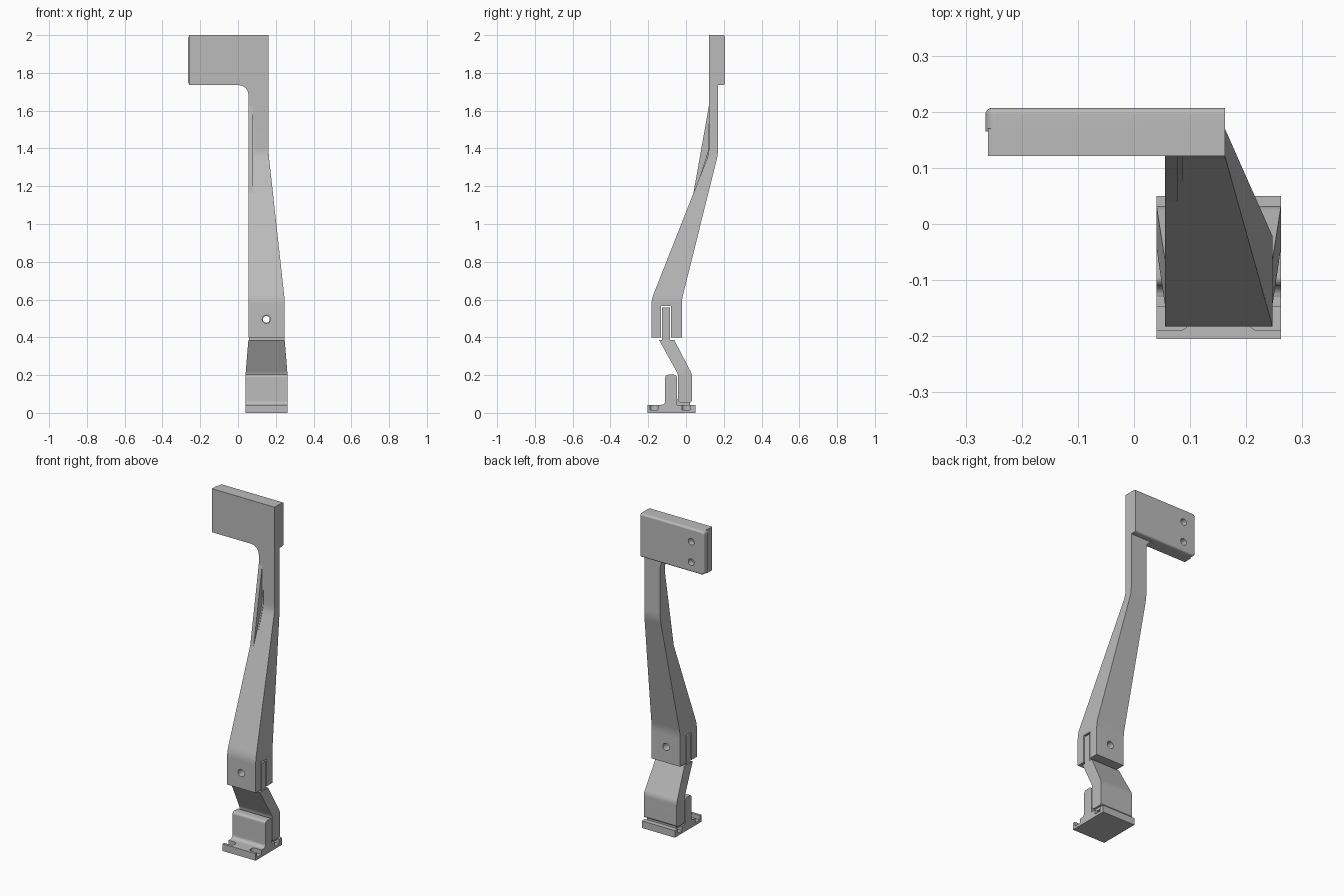
import bpy, bmesh, math
from mathutils import Vector

cube = bpy.data.objects.get("Cube")
if cube:
    bpy.data.objects.remove(cube)

grey = bpy.data.materials.new("light grey")
grey.use_nodes = True
colour = (0.5, 0.5, 0.5, 1)
grey.diffuse_color = colour
grey.node_tree.nodes["Principled BSDF"].inputs["Base Color"].default_value = colour


def make(name, bm):
    bmesh.ops.recalc_face_normals(bm, faces=bm.faces[:])
    mesh = bpy.data.meshes.new(name)
    bm.to_mesh(mesh)
    bm.free()
    ob = bpy.data.objects.new(name, mesh)
    bpy.context.collection.objects.link(ob)
    mesh.materials.append(grey)
    return ob


def extrude(name, points, axis, lo, hi):
    """Extrude a profile: (x, z) points along y, or (y, z) points along x."""
    bm = bmesh.new()
    place = (lambda a, b, t: (a, t, b)) if axis == "y" else (lambda a, b, t: (t, a, b))
    rings = [[bm.verts.new(place(a, b, t)) for a, b in points] for t in (lo, hi)]
    bm.faces.new(rings[0])
    bm.faces.new(rings[1])
    n = len(points)
    for i in range(n):
        j = (i + 1) % n
        bm.faces.new((rings[0][i], rings[0][j], rings[1][j], rings[1][i]))
    return make(name, bm)


def loft(name, sections):
    """Stack rectangles given as z, x0, x1, y0, y1."""
    bm = bmesh.new()
    rings = [[bm.verts.new(p) for p in ((x0, y0, z), (x1, y0, z), (x1, y1, z), (x0, y1, z))]
             for z, x0, x1, y0, y1 in sections]
    bm.faces.new(rings[0])
    bm.faces.new(rings[-1])
    for a, b in zip(rings, rings[1:]):
        for i in range(4):
            j = (i + 1) % 4
            bm.faces.new((a[i], a[j], b[j], b[i]))
    return make(name, bm)


def round_bends(sections, reach, steps=4):
    """Replace each inner section by a short curve."""
    rows = [Vector(s) for s in sections]
    out = [rows[0]]
    for a, b, c in zip(rows, rows[1:], rows[2:]):
        p = b.lerp(a, reach / (b[0] - a[0]))
        q = b.lerp(c, reach / (c[0] - b[0]))
        for k in range(steps + 1):
            t = k / steps
            out.append(p.lerp(b, t).lerp(b.lerp(q, t), t))
    return out + [rows[-1]]


def box(name, x0, x1, y0, y1, z0, z1):
    return loft(name, [(z0, x0, x1, y0, y1), (z1, x0, x1, y0, y1)])


def rod(x, z, y0, y1, r):
    return extrude("cutter", arc(x, z, r, 0, 360, 24)[:-1], "y", y0, y1)


def arc(cx, cz, r, start, end, n=6):
    angles = [math.radians(start + (end - start) * k / n) for k in range(n + 1)]
    return [(cx + r * math.cos(a), cz + r * math.sin(a)) for a in angles]


def apply(ob, mod):
    bpy.ops.object.select_all(action="DESELECT")
    bpy.context.view_layer.objects.active = ob
    ob.select_set(True)
    bpy.ops.object.modifier_apply(modifier=mod.name)


def cut(ob, cutter):
    mod = ob.modifiers.new("cut", "BOOLEAN")
    mod.operation = "DIFFERENCE"
    mod.solver = "EXACT"
    mod.object = cutter
    apply(ob, mod)
    bpy.data.objects.remove(cutter)


def bevel(ob, width, test, segments=4):
    """Round the edges whose two ends pass the test."""
    bm = bmesh.new()
    bm.from_mesh(ob.data)
    edges = [e for e in bm.edges if test(e.verts[0].co, e.verts[1].co)]
    bmesh.ops.bevel(bm, geom=edges, offset=width, segments=segments, profile=0.5,
                    affect="EDGES")
    bm.to_mesh(ob.data)
    bm.free()


L, R = 0.055, 0.247       # arm sides
BL, BR = 0.04, 0.262      # base sides
HOLE_X, HOLE_Z = 0.15, 0.495

# Main arm, bent twice and tapering upward
arm = loft("arm", round_bends([
    (0.4, L, R, -0.183, -0.022), (0.6, L, R, -0.183, -0.022),
    (1.37, L, 0.162, 0.121, 0.17), (1.5, L, 0.162, 0.121, 0.17)], 0.03))
cut(arm, box("cutter", 0, 0.3, -0.132, -0.08, 0.3, 0.567))
cut(arm, rod(HOLE_X, HOLE_Z, -0.3, 0.1, 0.022))

# Neck and sideways head plate with a rounded inner corner
head = extrude("head_plate", [(0.162, 1.5), (0.162, 2), (-0.26, 2), (-0.26, 1.735)]
               + arc(0.005, 1.685, 0.05, 90, 0) + [(L, 1.5)], "y", 0.121, 0.17)

# Pad on the back of the head, rounded on its outer edges
pad = box("head_pad", -0.265, 0.162, 0.165, 0.207, 1.735, 2)
bevel(pad, 0.02, lambda a, b: a.x < 0 and b.x < 0 and abs(a.y - b.y) > 0.01)
bevel(pad, 0.012, lambda a, b: min(a.y, b.y) > 0.206 and min(a.x, b.x) < 0.16)
for z in (1.795, 1.92):
    cut(pad, rod(-0.18, z, 0.172, 0.3, 0.02))

# Stiffening rib on the front of the arm, with a narrow fillet strip
extrude("arm_rib", [(0.037, 1.15), (0.122, 1.63), (0.14, 1.5), (0.13, 1.37)],
        "x", L, 0.078)
extrude("rib_fillet", [(0.045, 1.16), (0.121, 1.4), (0.122, 1.58), (0.115, 1.37)],
        "x", 0.078, 0.087)

# Cranked link between arm and base, with its tab in the arm slot
link = loft("link", round_bends([
    (0.055, BL, BR, -0.042, 0.032), (0.205, BL, BR, -0.042, 0.032),
    (0.387, L, R, -0.143, -0.063)], 0.015))
bevel(link, 0.014, lambda a, b: max(a.z, b.z) < 0.06 and abs(a.x - b.x) > 0.1, 3)
tab = box("link_tab", L + 0.002, R - 0.002, -0.126, -0.085, 0.38, 0.557)
cut(tab, rod(HOLE_X, HOLE_Z, -0.3, 0.1, 0.018))

# Base plate with screw recesses at the corners
base = box("base_plate", BL, BR, -0.205, 0.05, 0, 0.043)
for side in (-1, 1):
    mid = (BL + BR) / 2
    x0, x1 = sorted((mid + side * 0.053, mid + side * 0.2))
    for y0, y1 in ((-0.19, -0.148), (-0.02, 0.022)):
        recess = box("cutter", x0, x1, y0, y1, 0.016, 0.1)
        bevel(recess, 0.018, lambda a, b: abs(a.z - b.z) > 0.05)
        cut(base, recess)

# Upright wall of the base, with rounded top and filleted foot
extrude("base_upright", [(-0.135, 0.04)] + arc(-0.13, 0.063, 0.02, -90, 0)
        + arc(-0.095, 0.187, 0.015, 180, 90) + arc(-0.063, 0.187, 0.015, 90, 0)
        + [(-0.048, 0.04)], "x", BL, BR)
box("link_foot", BL + 0.012, BR - 0.012, -0.05, 0.02, 0.04, 0.07)

# Smooth the rounded edges, keep the flats flat
for ob in bpy.context.collection.objects:
    if ob.type == "MESH" and grey.name in ob.data.materials:
        bpy.ops.object.select_all(action="DESELECT")
        bpy.context.view_layer.objects.active = ob
        ob.select_set(True)
        bpy.ops.object.shade_smooth_by_angle(angle=math.radians(30))
        mod = ob.modifiers.new("flat_faces", "WEIGHTED_NORMAL")
        mod.keep_sharp = True
